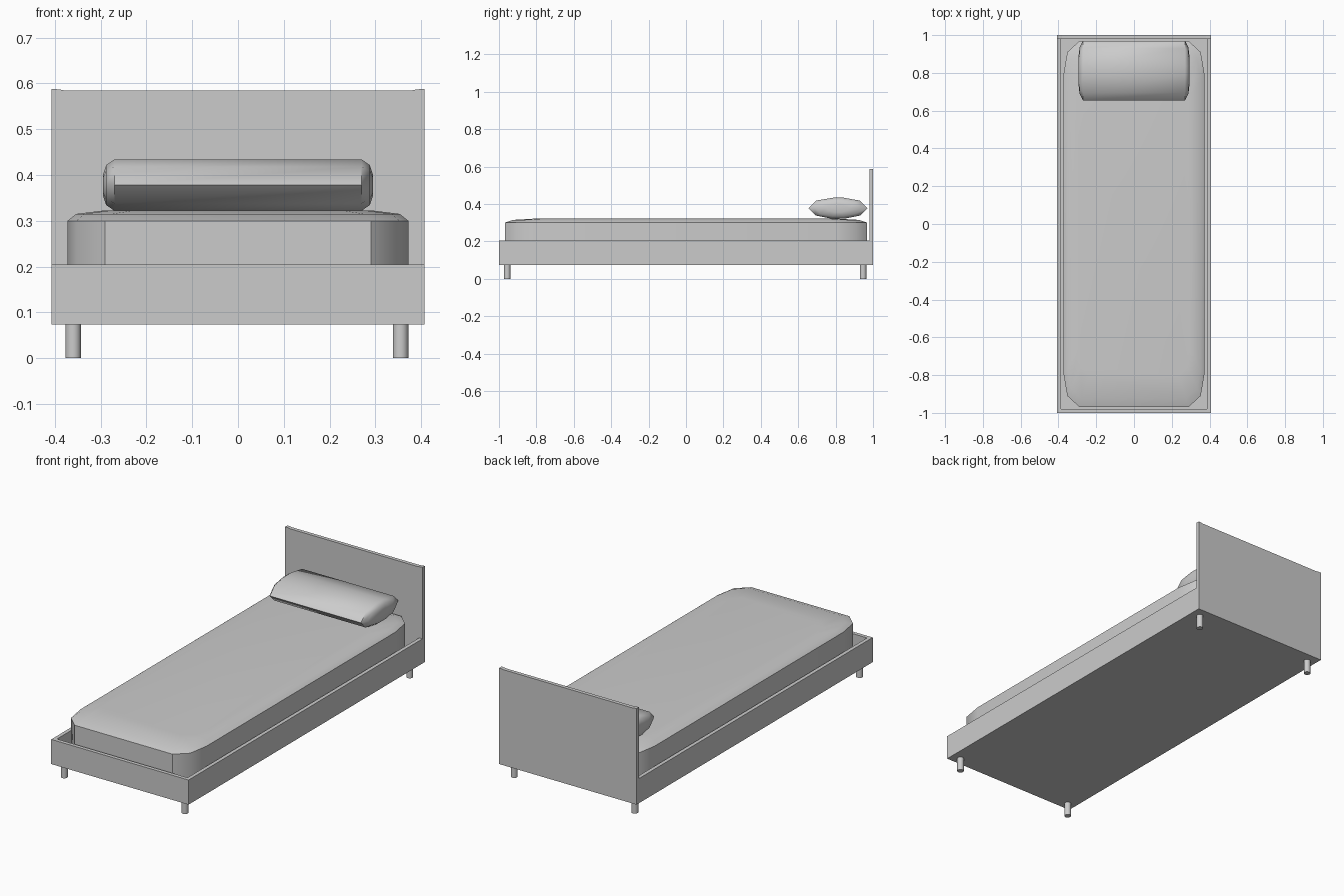
import bpy
import bmesh
from math import radians

cube = bpy.data.objects.get("Cube")
if cube:
    bpy.data.objects.remove(cube, do_unlink=True)

GREY = (0.6, 0.6, 0.6, 1)
grey = bpy.data.materials.new("plain grey")
grey.use_nodes = True
grey.diffuse_color = GREY
grey.node_tree.nodes["Principled BSDF"].inputs["Base Color"].default_value = GREY


def finish(name, bm, smooth_angle=None):
    bmesh.ops.recalc_face_normals(bm, faces=bm.faces)
    mesh = bpy.data.meshes.new(name)
    bm.to_mesh(mesh)
    bm.free()
    mesh.materials.append(grey)
    obj = bpy.data.objects.new(name, mesh)
    bpy.context.collection.objects.link(obj)
    if smooth_angle:
        bpy.ops.object.select_all(action="DESELECT")
        obj.select_set(True)
        bpy.context.view_layer.objects.active = obj
        bpy.ops.object.shade_smooth_by_angle(angle=radians(smooth_angle))
    return obj


def loft(name, rings, smooth_angle=None):
    """Skin a stack of closed rings and cap both ends."""
    bm = bmesh.new()
    loops = [[bm.verts.new(p) for p in ring] for ring in rings]
    for a, b in zip(loops, loops[1:]):
        for i in range(len(a)):
            j = (i + 1) % len(a)
            bm.faces.new((a[i], a[j], b[j], b[i]))
    bm.faces.new(loops[0])
    bm.faces.new(loops[-1])
    return finish(name, bm, smooth_angle)


def rectangle(x, y, z):
    return [(-x, -y, z), (x, -y, z), (x, y, z), (-x, y, z)]


HALF_W, BASE, RIM, FLOOR, THICK = 0.407, 0.073, 0.205, 0.09, 0.02

# Bed frame: open tray with a closed underside
loft("bed_frame", [
    rectangle(HALF_W, 1, BASE),
    rectangle(HALF_W, 1, RIM),
    rectangle(HALF_W - THICK, 1 - THICK, RIM),
    rectangle(HALF_W - THICK, 1 - THICK, FLOOR),
])

# Headboard: thin panel whose top edge dips slightly between its ends
outline = [(-HALF_W, RIM), (HALF_W, RIM), (HALF_W, 0.588), (0.39, 0.587),
           (0.38, 0.585), (-0.38, 0.585), (-0.39, 0.587), (-HALF_W, 0.588)]
loft("headboard", [[(x, y, z) for x, z in outline] for y in (1 - THICK, 1)])

# Mattress: rounded footprint with a softly domed top
corner = [(0.29, 0.968), (0.353, 0.91), (0.372, 0.8)]
footprint = (corner + [(x, -y) for x, y in reversed(corner)]
             + [(-x, -y) for x, y in corner]
             + [(-x, y) for x, y in reversed(corner)])
levels = [(FLOOR, 1, 1), (0.3, 1, 1), (0.315, 0.95, 0.955), (0.322, 0.8, 0.83)]
loft("mattress", [[(x * sx, y * sy, z) for x, y in footprint]
                  for z, sx, sy in levels], 40)

# Pillow: flattened cross-section with rounded ends
section = [(0.655, 0.378), (0.695, 0.418), (0.79, 0.434), (0.84, 0.434),
           (0.93, 0.418), (0.97, 0.378), (0.93, 0.338), (0.85, 0.322),
           (0.775, 0.322), (0.695, 0.338)]
ends = [(0.27, 1), (0.288, 0.78), (0.295, 0.4)]
stations = [(-x, s) for x, s in reversed(ends)] + ends
loft("pillow", [[(x, 0.812 + (y - 0.812) * s, 0.378 + (z - 0.378) * s)
                 for y, z in section] for x, s in stations], 50)

# Legs: four short round posts
for end, y in (("front", -0.956), ("back", 0.947)):
    for side, x in (("left", 0.355), ("right", -0.36)):
        bm = bmesh.new()
        bmesh.ops.create_cone(bm, cap_ends=True, segments=16, radius1=0.017,
                              radius2=0.017, depth=BASE)
        bmesh.ops.translate(bm, verts=bm.verts, vec=(x, y, BASE / 2))
        finish(f"{end}_{side}_leg", bm, 40)
